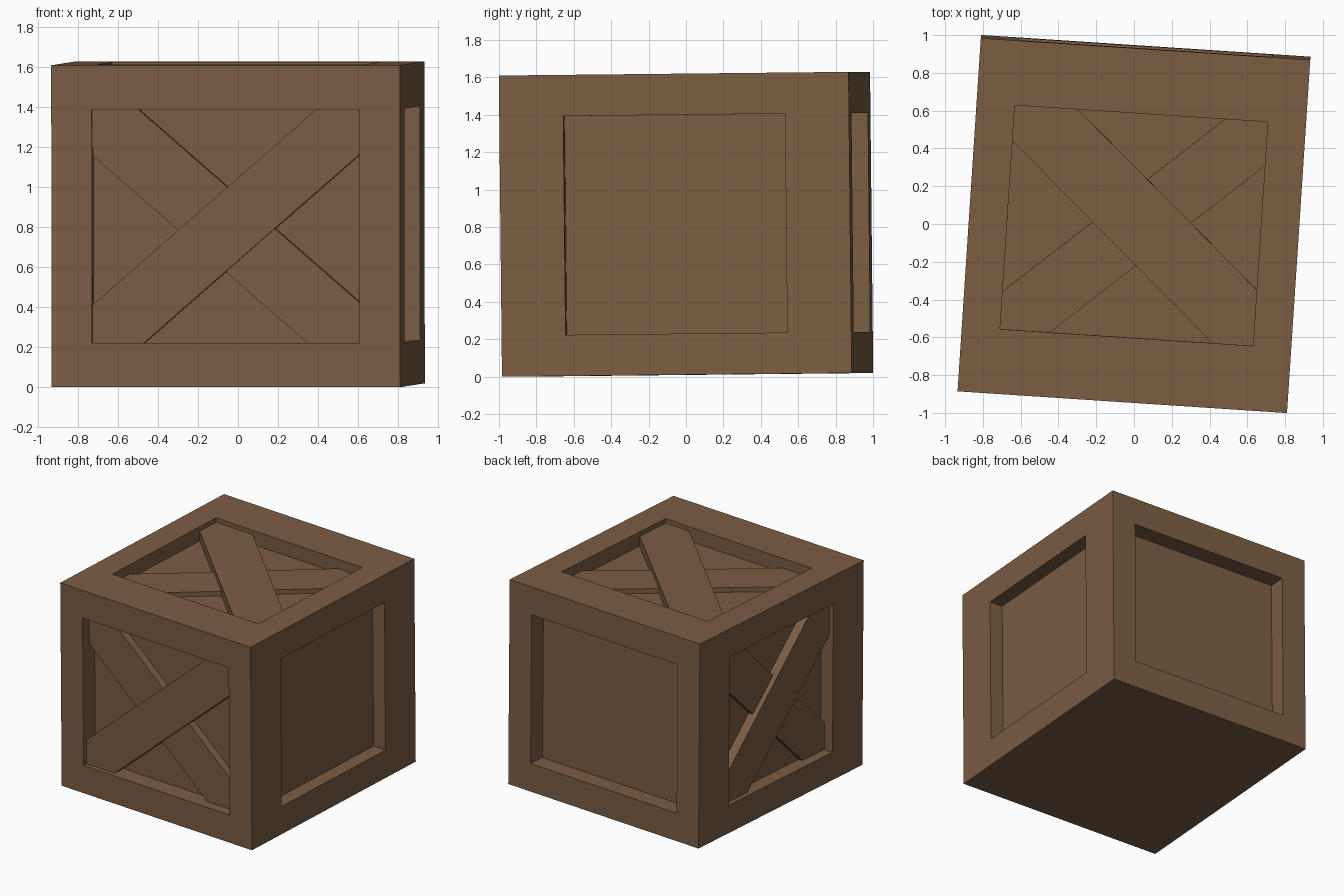
import bpy, bmesh, math
from mathutils import Vector, Euler

if "Cube" in bpy.data.objects:
    bpy.data.objects.remove(bpy.data.objects["Cube"])

HALF = Vector((0.874, 0.937, 0.805))      # crate half size
OPEN = Vector((0.671, 0.594, 0.585))      # half size of the recessed openings
DEPTH = Vector((0.11, 0.135, 0.112))      # recess depth per axis

X, Y, Z = Vector((1, 0, 0)), Vector((0, 1, 0)), Vector((0, 0, 1))
# outward normal, right, up for each side
SIDES = {
    "front": (-Y, X, Z), "right": (X, Y, Z), "back": (Y, -X, Z),
    "left": (-X, -Y, Z), "top": (Z, X, Y),
}

wood = bpy.data.materials.new("brown wood")
wood.diffuse_color = (0.2, 0.11, 0.058, 1)
wood.use_nodes = True
wood.node_tree.nodes["Principled BSDF"].inputs["Base Color"].default_value = wood.diffuse_color


def along(size, axis):
    return sum(abs(a) * s for a, s in zip(axis, size))


def finish(name, bm):
    bmesh.ops.remove_doubles(bm, verts=bm.verts, dist=1e-5)
    bmesh.ops.recalc_face_normals(bm, faces=bm.faces)
    me = bpy.data.meshes.new(name)
    bm.to_mesh(me)
    bm.free()
    me.materials.append(wood)
    ob = bpy.data.objects.new(name, me)
    bpy.context.collection.objects.link(ob)
    # the crate stands slightly turned and tipped
    ob.rotation_euler = Euler((math.radians(0.6), 0, math.radians(-3.77)))
    ob.location = (0, 0, 0.815)


def rect(bm, n, u, v, size, height):
    a, b = along(size, u), along(size, v)
    return [bm.verts.new(n * height + u * a * i + v * b * j)
            for i, j in ((-1, -1), (1, -1), (1, 1), (-1, 1))]


# crate body: frame, recess walls and panel on five sides, plain bottom
bm = bmesh.new()
for n, u, v in SIDES.values():
    h = along(HALF, n)
    outer = rect(bm, n, u, v, HALF, h)
    rim = rect(bm, n, u, v, OPEN, h)
    floor = rect(bm, n, u, v, OPEN, h - along(DEPTH, n))
    for lo, hi in ((outer, rim), (rim, floor)):
        for i in range(4):
            j = (i + 1) % 4
            bm.faces.new((lo[i], lo[j], hi[j], hi[i]))
    bm.faces.new(floor)
bm.faces.new(rect(bm, -Z, X, -Y, HALF, HALF.z))
finish("crate_body", bm)


# diagonal plank trimmed to the opening; flip mirrors it left to right
def plank(name, side, flip, width, shift, drop):
    n, u, v = SIDES[side]
    U, V = along(OPEN, u), along(OPEN, v)
    ang = math.atan2(V, U)
    up, dn = width / 2 + shift, width / 2 - shift
    s, c = math.sin(ang), math.cos(ang)
    pts = [(-U, -V), (-U + dn / s, -V), (U, V - dn / c),
           (U, V), (U - up / s, V), (-U, -V + up / c)]
    h = along(HALF, n)
    bm = bmesh.new()
    rings = [[bm.verts.new(n * z + u * p * flip + v * q) for p, q in pts]
             for z in (h - along(DEPTH, n), h - drop)]
    for r in rings:
        bm.faces.new(r)
    for i in range(6):
        j = (i + 1) % 6
        bm.faces.new((rings[0][i], rings[0][j], rings[1][j], rings[1][i]))
    finish(name, bm)


# crossed braces on three sides: a raised plank over a lower one
for side, flip, width, shift in (("front", 1, 0.312, -0.013),
                                 ("left", 1, 0.33, -0.015),
                                 ("top", -1, 0.365, 0.04)):
    plank(side + "_upper_brace", side, flip, width, shift, 0.035)
    plank(side + "_lower_brace", side, -flip, 0.325, -0.013, 0.075)
